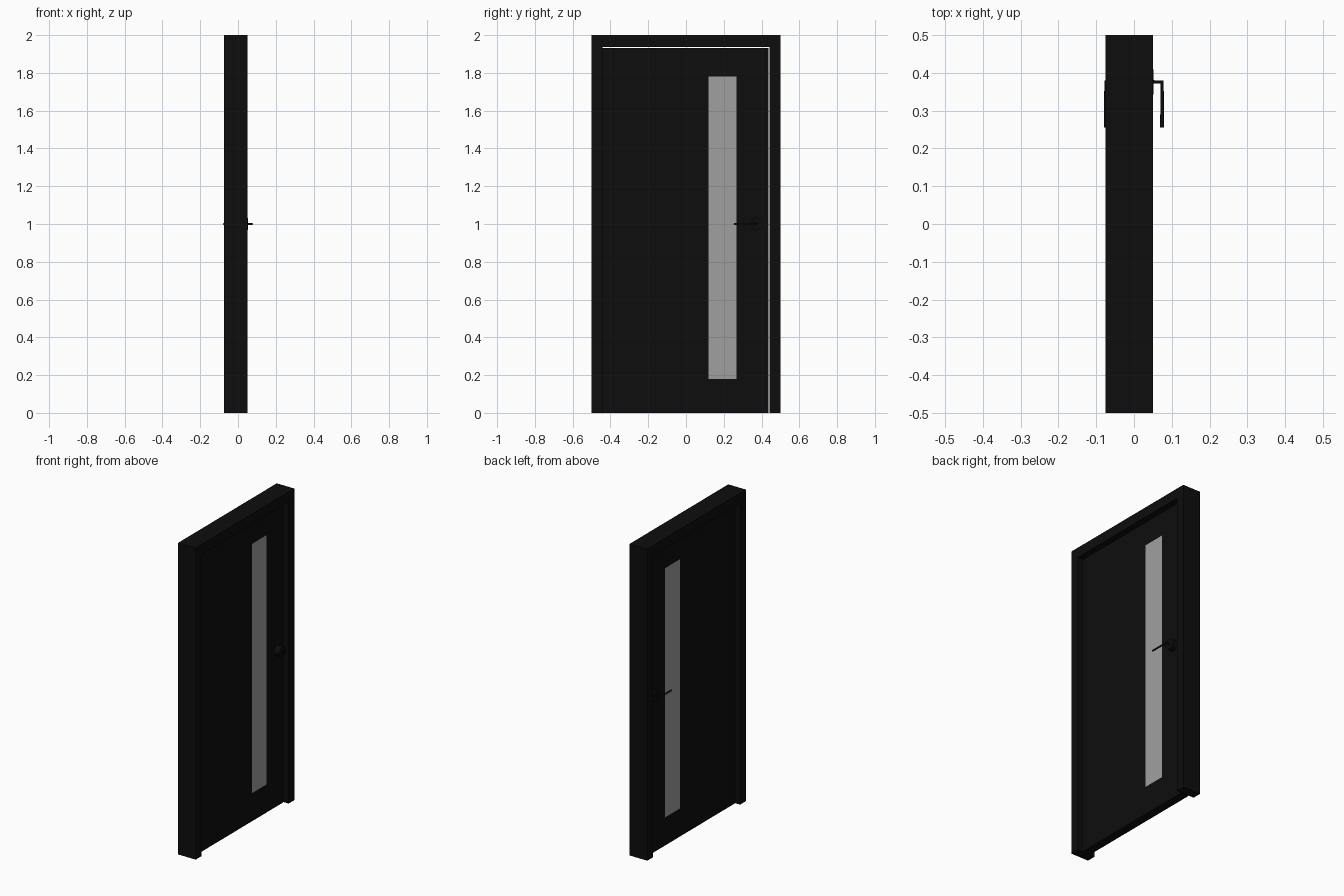
import bpy, bmesh
from math import pi
from mathutils import Matrix

if "Cube" in bpy.data.objects:
    bpy.data.objects.remove(bpy.data.objects["Cube"])


def material(name, v):
    m = bpy.data.materials.new(name)
    m.diffuse_color = (v, v, v, 1)
    m.use_nodes = True
    m.node_tree.nodes["Principled BSDF"].inputs["Base Color"].default_value = m.diffuse_color
    return m


BLACK = material("black_paint", 0.004)
GLASS = material("frosted_glass", 0.35)


def plate(name, outline, x0, x1, mat):
    """Extrude a (y, z) outline along x."""
    bm = bmesh.new()
    face = bm.faces.new([bm.verts.new((x0, y, z)) for y, z in outline])
    top = bmesh.ops.extrude_face_region(bm, geom=[face])["geom"]
    verts = [v for v in top if isinstance(v, bmesh.types.BMVert)]
    bmesh.ops.translate(bm, verts=verts, vec=(x1 - x0, 0, 0))
    bmesh.ops.recalc_face_normals(bm, faces=bm.faces)
    return finish(name, bm, mat)


def finish(name, bm, mat):
    me = bpy.data.meshes.new(name)
    bm.to_mesh(me)
    bm.free()
    me.materials.append(mat)
    ob = bpy.data.objects.new(name, me)
    bpy.context.collection.objects.link(ob)
    return ob


def rect(y0, y1, z0, z1):
    return [(y0, z0), (y1, z0), (y1, z1), (y0, z1)]


def disc(name, x0, x1, y, z, r):
    bm = bmesh.new()
    bmesh.ops.create_cone(bm, cap_ends=True, segments=32, radius1=r, radius2=r,
                          depth=abs(x1 - x0),
                          matrix=Matrix.Translation(((x0 + x1) / 2, y, z))
                          @ Matrix.Rotation(pi / 2, 4, 'Y'))
    ob = finish(name, bm, BLACK)
    smooth(ob)


def smooth(ob):
    bpy.ops.object.select_all(action='DESELECT')
    ob.select_set(True)
    bpy.context.view_layer.objects.active = ob
    bpy.ops.object.shade_smooth_by_angle()


# Frame: one inverted-U profile, open at the floor
IN, HEAD = 0.442, 1.936
plate("door_frame", [(-0.5, 0), (-IN, 0), (-IN, HEAD), (IN, HEAD), (IN, 0),
                     (0.5, 0), (0.5, 2), (-0.5, 2)], -0.075, 0.05, BLACK)

# Leaf, built around the window; a thin gap stays at the latch side and the top
X0, X1 = -0.04, 0.015
L, R, T = -0.447, 0.437, 1.932
GY0, GY1, GZ0, GZ1 = 0.12, 0.268, 0.18, 1.78
plate("leaf_hinge_side", rect(L, GY0, 0, T), X0, X1, BLACK)
plate("leaf_latch_side", rect(GY1, R, 0, T), X0, X1, BLACK)
plate("leaf_bottom_rail", rect(GY0, GY1, 0, GZ0), X0, X1, BLACK)
plate("leaf_top_rail", rect(GY0, GY1, GZ1, T), X0, X1, BLACK)
plate("window_glass", rect(GY0, GY1, GZ0, GZ1), X0, X1, GLASS)

# Lever handles on both faces: round rosette and an L-shaped bar
HY, HZ, BAR = 0.376, 1.0, 0.0055
for side, s, surface in (("outer", 1, X1), ("inner", -1, X0)):
    disc(side + "_rosette", surface, s * 0.052, HY, HZ, 0.033)
    cu = bpy.data.curves.new(side + "_lever", 'CURVE')
    cu.dimensions = '3D'
    cu.bevel_depth = BAR
    cu.bevel_resolution = 4
    cu.use_fill_caps = True
    sp = cu.splines.new('POLY')
    sp.points.add(2)
    tip = s * (0.08 - BAR)
    for p, co in zip(sp.points, [(surface, HY, HZ), (tip, HY, HZ), (tip, 0.255, HZ)]):
        p.co = (*co, 1)
    cu.materials.append(BLACK)
    ob = bpy.data.objects.new(side + "_lever", cu)
    bpy.context.collection.objects.link(ob)
